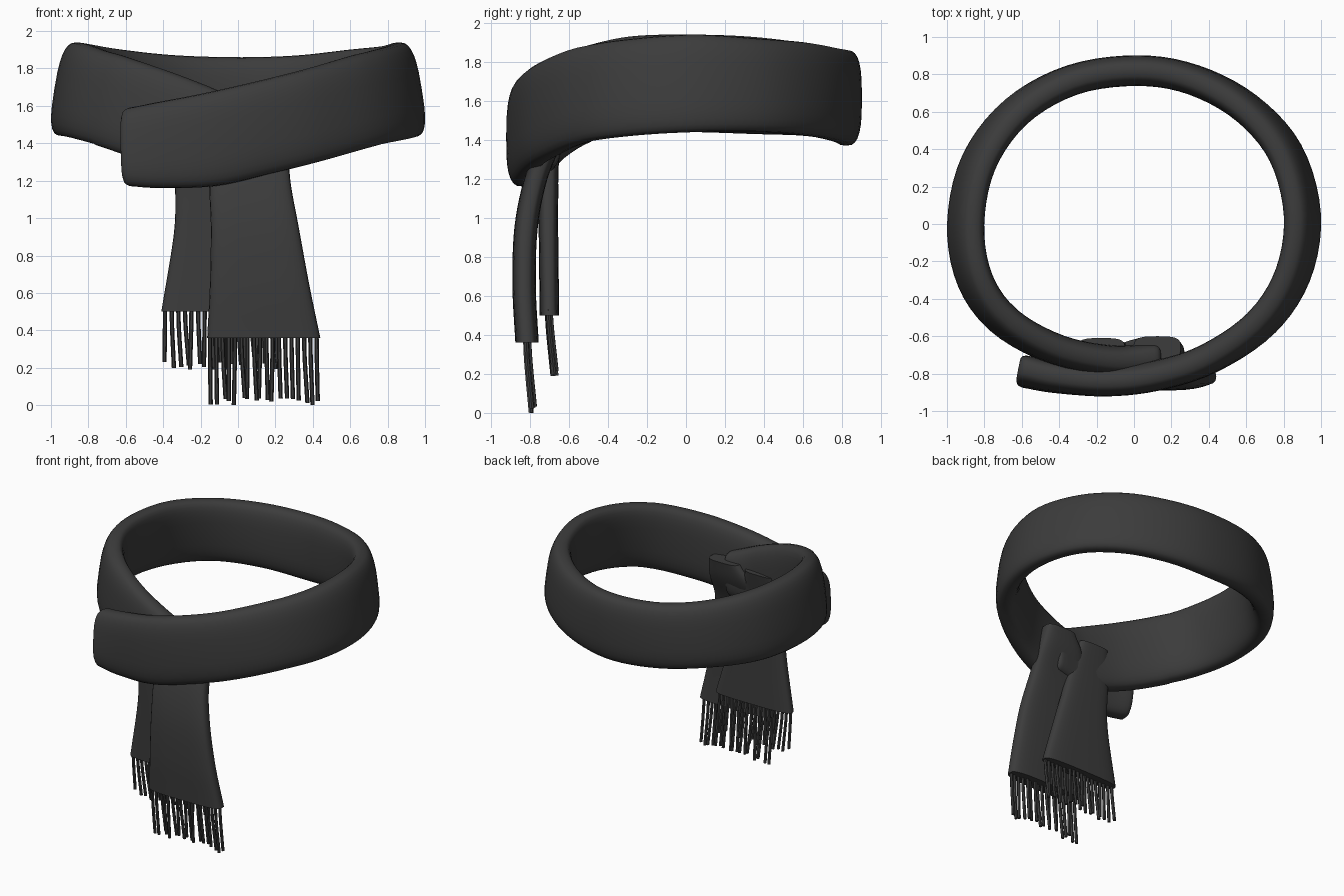
import bpy, bmesh, math, random
from mathutils import Vector

random.seed(4)
cube = bpy.data.objects.get("Cube")
if cube:
    bpy.data.objects.remove(cube)

wool = bpy.data.materials.new("charcoal_wool")
wool.use_nodes = True
GREY = (0.045, 0.045, 0.045, 1)
wool.diffuse_color = GREY
wool.node_tree.nodes["Principled BSDF"].inputs["Base Color"].default_value = GREY


def spline(rows, steps):
    """Catmull-Rom interpolation through rows of numbers."""
    rows = [Vector(r) for r in rows]
    pts = [rows[0] * 2 - rows[1]] + rows + [rows[-1] * 2 - rows[-2]]
    out = []
    for a, b, c, d in zip(pts, pts[1:], pts[2:], pts[3:]):
        for i in range(steps):
            t = i / steps
            out.append((b * 2 + (c - a) * t + (a * 2 - b * 5 + c * 4 - d) * t * t
                        + (b * 3 - a - c * 3 + d) * t ** 3) / 2)
    return out + [rows[-1]]


def add_loft(bm, rings, sides, power):
    """Skin rounded sections given as (centre, half axis u, half axis v)."""
    def bend(v):
        return math.copysign(abs(v) ** power, v)
    loops = []
    for centre, u, v in rings:
        angles = [math.tau * k / sides for k in range(sides)]
        loops.append([bm.verts.new(centre + u * bend(math.cos(a)) + v * bend(math.sin(a)))
                      for a in angles])
    for p, q in zip(loops, loops[1:]):
        for k in range(sides):
            n = (k + 1) % sides
            bm.faces.new((p[k], p[n], q[n], q[k]))
    bm.faces.new(loops[0])
    bm.faces.new(loops[-1])


def finish(bm, name):
    bmesh.ops.recalc_face_normals(bm, faces=bm.faces)
    mesh = bpy.data.meshes.new(name)
    bm.to_mesh(mesh)
    bm.free()
    mesh.materials.append(wool)
    obj = bpy.data.objects.new(name, mesh)
    bpy.context.collection.objects.link(obj)
    bpy.ops.object.select_all(action="DESELECT")
    obj.select_set(True)
    bpy.context.view_layer.objects.active = obj
    bpy.ops.object.shade_smooth_by_angle(angle=math.radians(50))


# Neck wrap: x, y, z of the centre line and half height, from outer end to tucked end
wrap = [(-.58, -.79, 1.38, .21), (-.42, -.82, 1.39, .23), (-.15, -.84, 1.42, .25),
        (.12, -.81, 1.48, .25), (.4, -.72, 1.55, .25), (.68, -.53, 1.63, .25),
        (.85, -.27, 1.67, .25), (.9, .05, 1.69, .25), (.81, .38, 1.68, .24),
        (.6, .62, 1.66, .24), (.32, .77, 1.63, .24), (.02, .82, 1.615, .245),
        (-.33, .77, 1.63, .24), (-.63, .6, 1.66, .24), (-.83, .33, 1.68, .25),
        (-.9, 0, 1.69, .25), (-.85, -.3, 1.68, .25), (-.69, -.52, 1.63, .25),
        (-.42, -.67, 1.54, .25), (-.13, -.73, 1.45, .23), (.1, -.72, 1.42, .17)]
path = spline(wrap, 5)
rings = []
for i, p in enumerate(path):
    ahead, behind = path[min(i + 1, len(path) - 1)], path[max(i - 1, 0)]
    run = (ahead - behind).xyz
    out = Vector((run.y, -run.x, 0)).normalized()
    lean = .05 * p.x ** 2
    up = Vector((0, 0, p.w)) - out * lean
    if p.y < 0 and abs(p.x) < .7:
        # Keep the section square to the sloping front strands
        along = run.normalized()
        up = (up - along * up.dot(along) * .7).normalized() * p.w
    rings.append((p.xyz, up, out * .082))


def round_end(ring, inward):
    """Extra shrinking rings that soften an end."""
    centre, u, v = ring
    return [(centre - inward * d, u * s, v * s)
            for d, s in ((.035, .8), (.028, .91), (.015, .97))]


start_dir = (rings[1][0] - rings[0][0]).normalized()
end_dir = (rings[-2][0] - rings[-1][0]).normalized()
rings = round_end(rings[0], start_dir) + rings + round_end(rings[-1], end_dir)[::-1]
bm = bmesh.new()
add_loft(bm, rings, 28, .68)
finish(bm, "neck_wrap")


def tail(name, rows, thick):
    """Hanging end; rows are z, left x, right x, y from top to hem."""
    sections = []
    for z, x0, x1, y in spline(rows, 5):
        sections.append((Vector(((x0 + x1) / 2, y, z)),
                         Vector(((x1 - x0) / 2, 0, 0)), Vector((0, thick, 0))))
    bm = bmesh.new()
    add_loft(bm, sections, 28, .6)
    finish(bm, name)


def fringe(name, count, x0, x1, y, top, bottom):
    """Row of slightly wavy threads below a hem."""
    bm = bmesh.new()
    for i in range(count):
        x = x0 + (x1 - x0) * i / (count - 1)
        yy = y + random.uniform(-.012, .012)
        low = bottom + (random.uniform(0, .04) if i != count // 4 else 0)
        sway = random.uniform(-.01, .025)
        rows = [(x, yy, top + .03), (x + sway * .2, yy + .008, (top + low) / 2 + .06),
                (x + sway, yy + .03, low)]
        add_loft(bm, [(p, Vector((.0115, 0, 0)), Vector((0, .012, 0)))
                      for p in spline(rows, 3)], 6, 1)
    finish(bm, name)


# Hanging ends with their fringes
tail("front_tail", [(1.54, .0, .25, -.66), (1.4, -.1, .27, -.69), (1.2, -.15, .28, -.77),
                    (.95, -.145, .325, -.82), (.65, -.15, .38, -.83),
                    (.36, -.165, .44, -.815)], .06)
tail("back_tail", [(1.52, -.3, -.05, -.66), (1.3, -.34, .0, -.7), (1.1, -.335, .05, -.705),
                   (.9, -.345, .11, -.705), (.5, -.41, .23, -.7)], .05)
fringe("front_fringe", 18, -.15, .42, -.815, .36, 0)
fringe("back_fringe", 18, -.39, .21, -.705, .5, .19)
